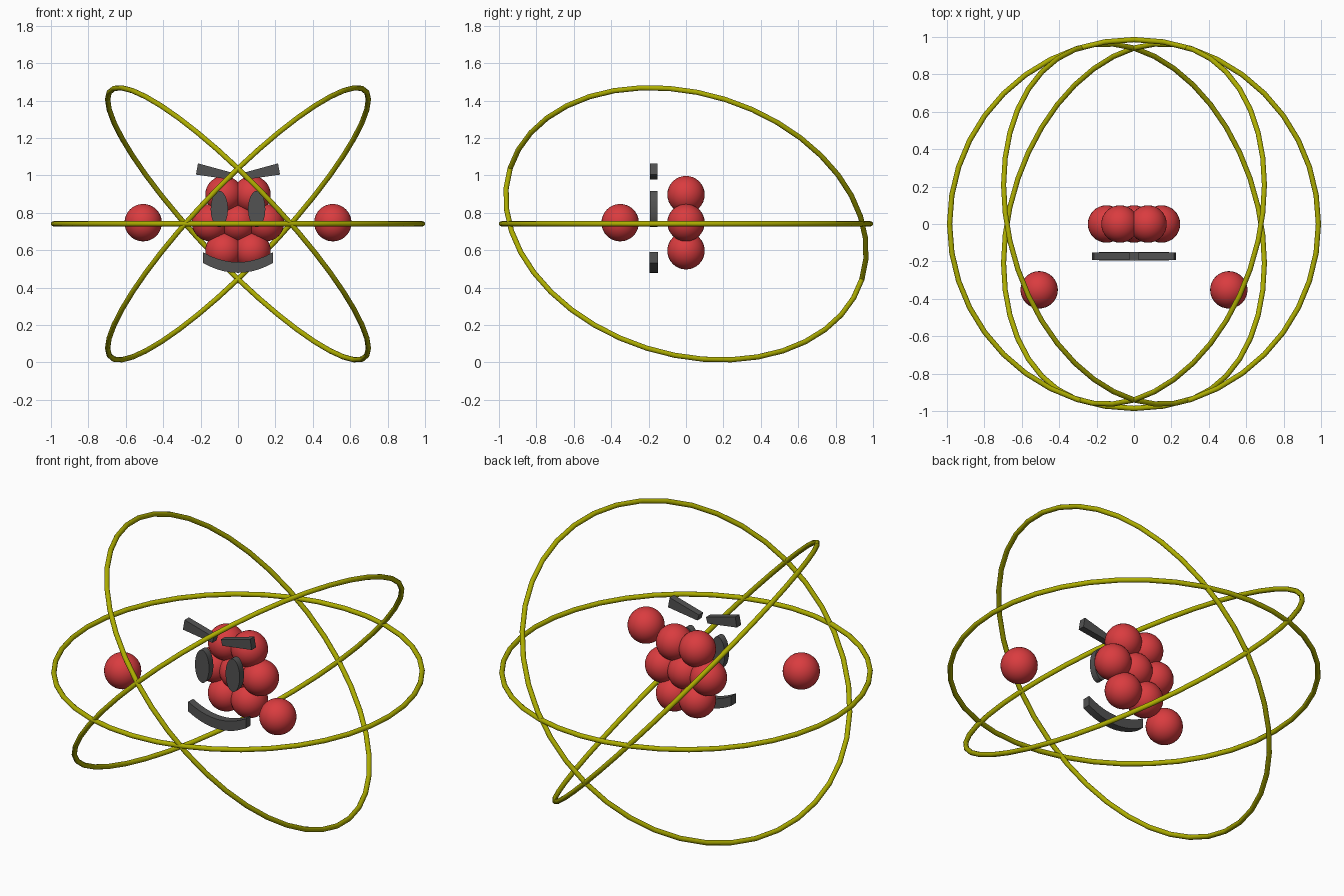
import bpy, bmesh
from math import radians, sin, cos, pi
from mathutils import Matrix

if "Cube" in bpy.data.objects:
    bpy.data.objects.remove(bpy.data.objects["Cube"])

CZ = 0.747        # height of the nucleus centre
RING_Z = 0.741    # height of the ring centres


def material(name, color):
    m = bpy.data.materials.new(name)
    m.diffuse_color = (*color, 1)
    m.use_nodes = True
    m.node_tree.nodes["Principled BSDF"].inputs["Base Color"].default_value = m.diffuse_color
    return m


red = material("red", (0.7, 0.045, 0.05))
yellow = material("yellow", (0.42, 0.42, 0.0))
dark = material("dark_grey", (0.085, 0.085, 0.085))


def finish(name, mat):
    ob = bpy.context.object
    ob.name = name
    ob.data.materials.append(mat)
    bpy.ops.object.shade_smooth_by_angle(angle=radians(35))


def ball(name, x, y, z):
    bpy.ops.mesh.primitive_uv_sphere_add(segments=32, ring_count=16, radius=0.1, location=(x, y, z))
    finish(name, red)


def ring(name, roll=0, pitch=0):
    """Thin ring turned about y by roll, then about x by pitch (degrees)."""
    turn = Matrix.Rotation(radians(pitch), 3, 'X') @ Matrix.Rotation(radians(roll), 3, 'Y')
    bpy.ops.mesh.primitive_torus_add(major_segments=40, minor_segments=12,
                                     major_radius=0.986, minor_radius=0.014,
                                     location=(0, 0, RING_Z), rotation=turn.to_euler())
    finish(name, yellow)


def plate(name, profile, front=-0.193, back=-0.153):
    """Extrude an x-z outline from the front to the back of the face."""
    bm = bmesh.new()
    face = bm.faces.new([bm.verts.new((x, front, z)) for x, z in profile])
    ext = bmesh.ops.extrude_face_region(bm, geom=[face])
    bmesh.ops.translate(bm, vec=(0, back - front, 0),
                        verts=[v for v in ext["geom"] if isinstance(v, bmesh.types.BMVert)])
    bmesh.ops.recalc_face_normals(bm, faces=bm.faces)
    me = bpy.data.meshes.new(name)
    bm.to_mesh(me)
    bm.free()
    ob = bpy.data.objects.new(name, me)
    bpy.context.collection.objects.link(ob)
    bpy.ops.object.select_all(action='DESELECT')
    ob.select_set(True)
    bpy.context.view_layer.objects.active = ob
    finish(name, dark)


# Nucleus: rows of 2, 3 and 2 balls
for row, (z, xs) in enumerate([(CZ + 0.15, (-0.075, 0.075)),
                               (CZ, (-0.147, 0, 0.147)),
                               (CZ - 0.15, (-0.075, 0.075))]):
    for i, x in enumerate(xs):
        ball(f"nucleus_ball_{row}_{i}", x, 0, z)

# Level orbit ring
ring("orbit_level")

# Mirrored parts: tilted orbit rings, hands, eyes, brows
for side, label in ((-1, "left"), (1, "right")):
    ring(f"orbit_tilted_{label}", 45 * side, -17.45)
    ball(f"hand_{label}", side * 0.507, -0.352, CZ)
    plate(f"eye_{label}", [(side * 0.1 + 0.046 * cos(2 * pi * k / 32), 0.82 + 0.097 * sin(2 * pi * k / 32))
                           for k in range(32)])
    plate(f"brow_{label}", [(side * x, z) for x, z in
                            ((0.214, 1.064), (0.225, 1.004), (0.033, 0.977), (0.023, 1.012))])

# Smiling mouth
ts = [-1 + k / 5 for k in range(11)]
plate("mouth", [(0.188 * t, 0.536 + 0.053 * t * t) for t in ts]
      + [(0.188 * t, 0.479 + 0.053 * t * t) for t in reversed(ts)], -0.196, -0.15)
